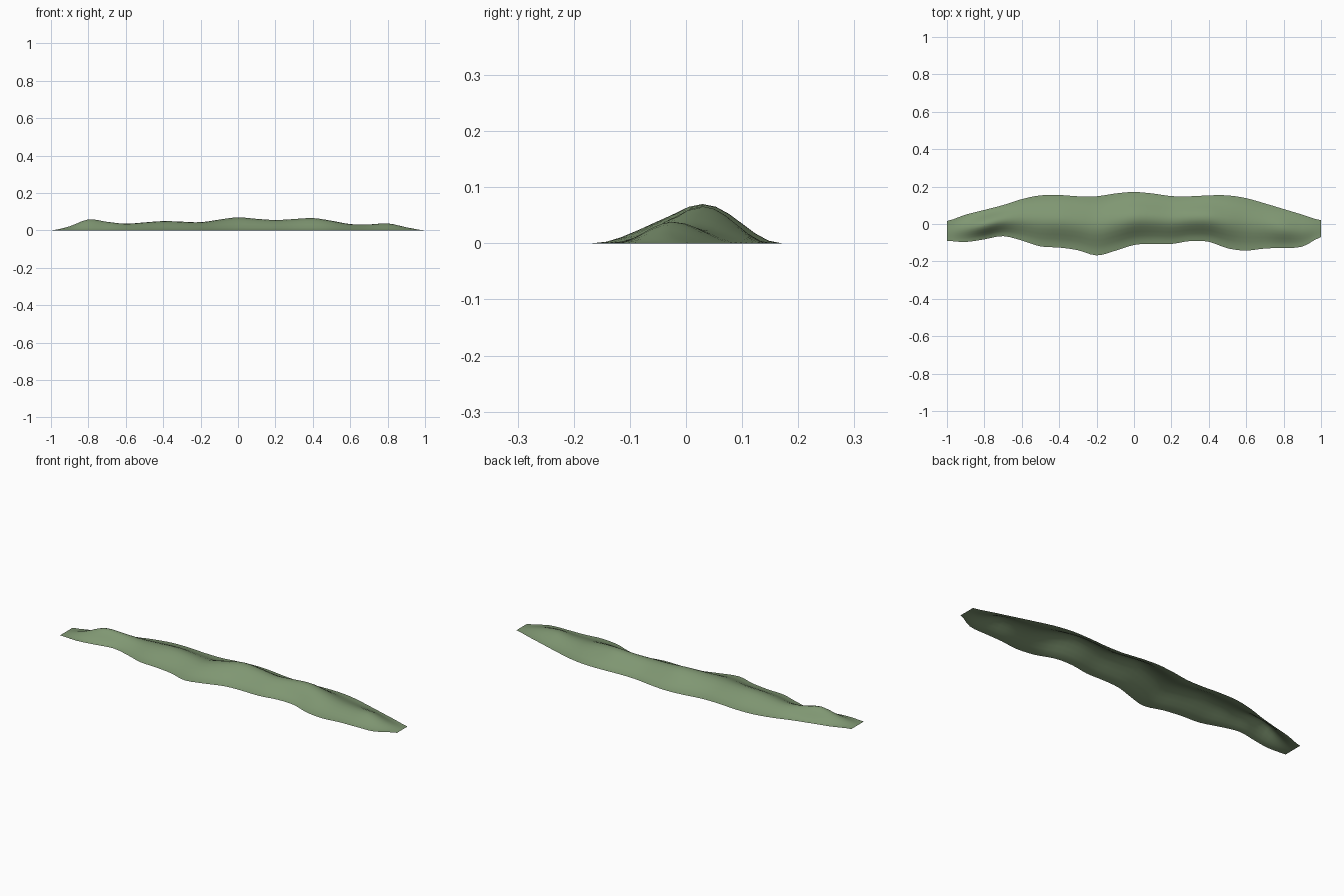
import bpy
import bmesh
import math

default_cube = bpy.data.objects.get("Cube")
if default_cube:
    bpy.data.objects.remove(default_cube, do_unlink=True)

# Outline and crest height, in thousandths, at even stations from right end to left end
FRONT_EDGE = [-90, -96, -82, -65, -88, -120, -126, -140, -168, -143, -112,
              -106, -107, -91, -95, -130, -142, -131, -128, -121, -70]
BACK_EDGE = [16, 50, 75, 101, 133, 153, 155, 148, 148, 163, 171,
             163, 149, 148, 153, 153, 138, 110, 80, 50, 20]
CREST = [0, 22, 59, 46, 36, 43, 50, 47, 44, 58, 70,
         62, 56, 61, 66, 52, 34, 32, 38, 17, 0]
STEPS_PER_STATION = 3
STEPS_ACROSS = 12


def smooth_value(values, position):
    """Catmull-Rom interpolation through evenly spaced values."""
    last = len(values) - 1
    i = min(int(position), last - 1)
    t = position - i
    a, b, c, d = (values[max(0, min(last, k))] for k in range(i - 1, i + 3))
    result = b + t * (c - a + t * (2 * a - 5 * b + 4 * c - d
                                   + t * (3 * (b - c) + d - a))) / 2
    return result / 1000


def make_material(name, colour):
    material = bpy.data.materials.new(name)
    material.use_nodes = True
    material.diffuse_color = colour
    shader = material.node_tree.nodes["Principled BSDF"]
    shader.inputs["Base Color"].default_value = colour
    shader.inputs["Roughness"].default_value = 0.9
    return material


def build_ridge(name, material):
    """Open-bottomed mound with a bell-shaped cross-section."""
    bm = bmesh.new()
    spans = len(CREST) - 1
    steps = spans * STEPS_PER_STATION
    rows = []
    for step in range(steps + 1):
        position = step / STEPS_PER_STATION
        x = 2 * step / steps - 1
        front = smooth_value(FRONT_EDGE, position)
        back = smooth_value(BACK_EDGE, position)
        crest = max(0, smooth_value(CREST, position))
        row = []
        for k in range(STEPS_ACROSS + 1):
            t = k / STEPS_ACROSS
            bell = (1 - math.cos(2 * math.pi * t)) / 2
            row.append(bm.verts.new((x, front + (back - front) * t, crest * bell)))
        rows.append(row)
    # Skin neighbouring cross-sections, facing upward
    for near, far in zip(rows, rows[1:]):
        for k in range(STEPS_ACROSS):
            face = bm.faces.new((near[k], far[k], far[k + 1], near[k + 1]))
            face.smooth = True
    mesh = bpy.data.meshes.new(name)
    bm.to_mesh(mesh)
    bm.free()
    mesh.materials.append(material)
    ridge = bpy.data.objects.new(name, mesh)
    bpy.context.collection.objects.link(ridge)
    return ridge


# Long grassy hill ridge
grass = make_material("grass_green", (0.215, 0.31, 0.17, 1))
build_ridge("hill_ridge", grass)
